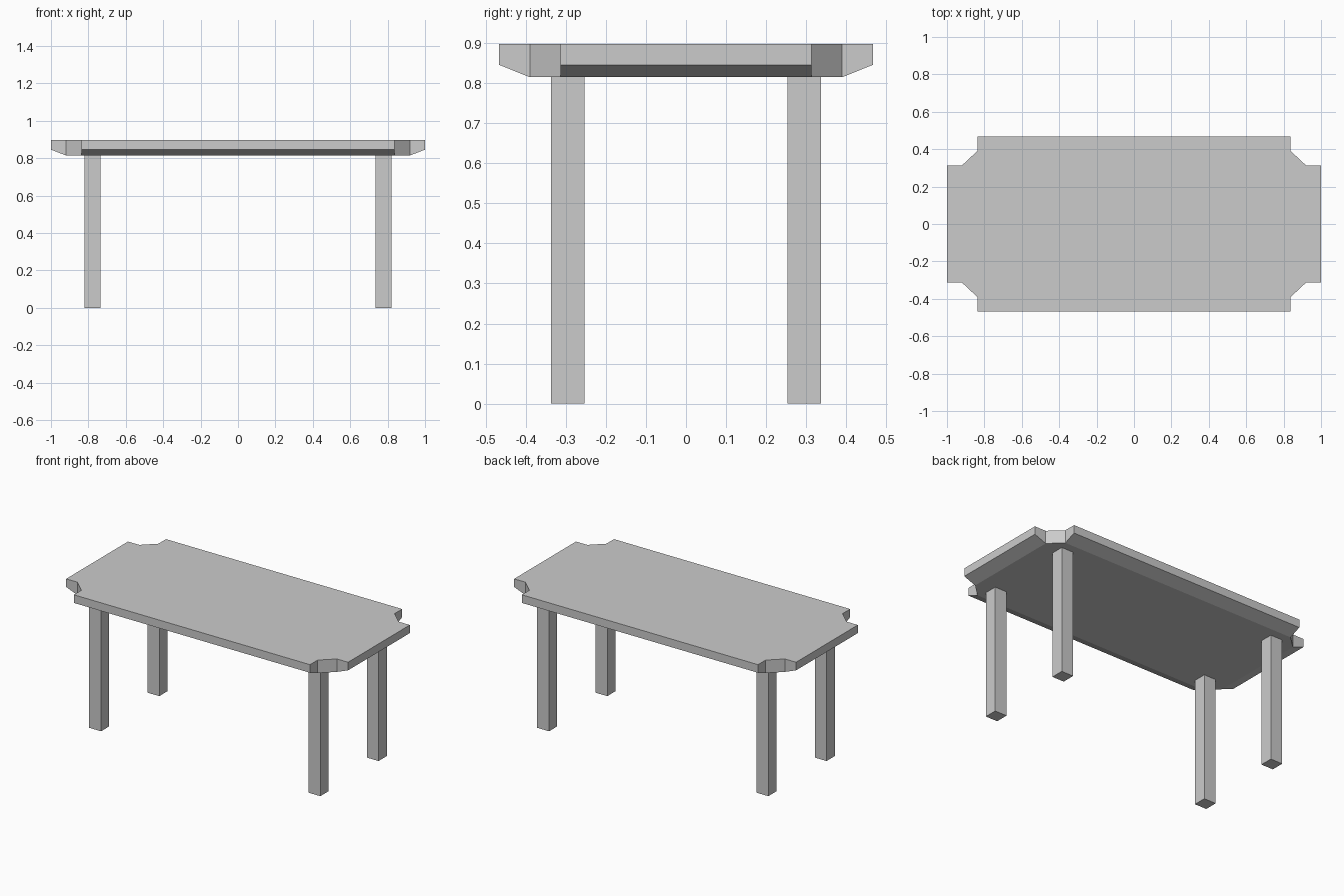
import bpy
import bmesh
from mathutils import Vector

cube = bpy.data.objects.get("Cube")
if cube:
    bpy.data.objects.remove(cube, do_unlink=True)

GREY = (0.6, 0.6, 0.6, 1.0)
material = bpy.data.materials.new("plain grey")
material.use_nodes = True
material.diffuse_color = GREY
material.node_tree.nodes["Principled BSDF"].inputs["Base Color"].default_value = GREY

TOP, LIP, UNDER = 0.898, 0.846, 0.815


def add_object(name, bm):
    mesh = bpy.data.meshes.new(name)
    bm.to_mesh(mesh)
    bm.free()
    mesh.materials.append(material)
    obj = bpy.data.objects.new(name, mesh)
    bpy.context.collection.objects.link(obj)
    return obj


# Tabletop core: an octagonal slab
bm = bmesh.new()
corner = [(0.92, 0.313), (0.838, 0.39)]
outline = []
for sx, sy in ((1, 1), (-1, 1), (-1, -1), (1, -1)):
    points = corner if sx * sy > 0 else corner[::-1]
    outline += [(sx * x, sy * y) for x, y in points]
base = bm.faces.new([bm.verts.new((x, y, UNDER)) for x, y in outline])
slab = bmesh.ops.extrude_face_region(bm, geom=[base], use_keep_orig=True)
for v in slab["geom"]:
    if isinstance(v, bmesh.types.BMVert):
        v.co.z = TOP
bmesh.ops.recalc_face_normals(bm, faces=bm.faces)

# Tabletop edges: four straight sides pulled out, tapering underneath
sides = [f for f in bm.faces
         if abs(f.normal.z) < 0.1 and max(abs(f.normal.x), abs(f.normal.y)) > 0.99]
for face in bmesh.ops.extrude_discrete_faces(bm, faces=sides)["faces"]:
    along_x = abs(face.normal.x) > 0.5
    direction = Vector(face.normal)
    for v in face.verts:
        v.co += direction * (0.08 if along_x else 0.077)
        if v.co.z < LIP:
            v.co.z = LIP
bmesh.ops.recalc_face_normals(bm, faces=bm.faces)
bmesh.ops.dissolve_limit(bm, angle_limit=0.01, verts=bm.verts, edges=bm.edges)
add_object("tabletop", bm)

# Four square legs
for front_back, sy in (("front", -1), ("back", 1)):
    for side, sx in (("left", 1), ("right", -1)):
        bm = bmesh.new()
        bmesh.ops.create_cube(bm, size=1)
        bmesh.ops.scale(bm, vec=(0.084, 0.083, UNDER), verts=bm.verts)
        bmesh.ops.translate(bm, vec=(sx * 0.778, sy * 0.295, UNDER / 2), verts=bm.verts)
        add_object(f"{front_back}_{side}_leg", bm)
